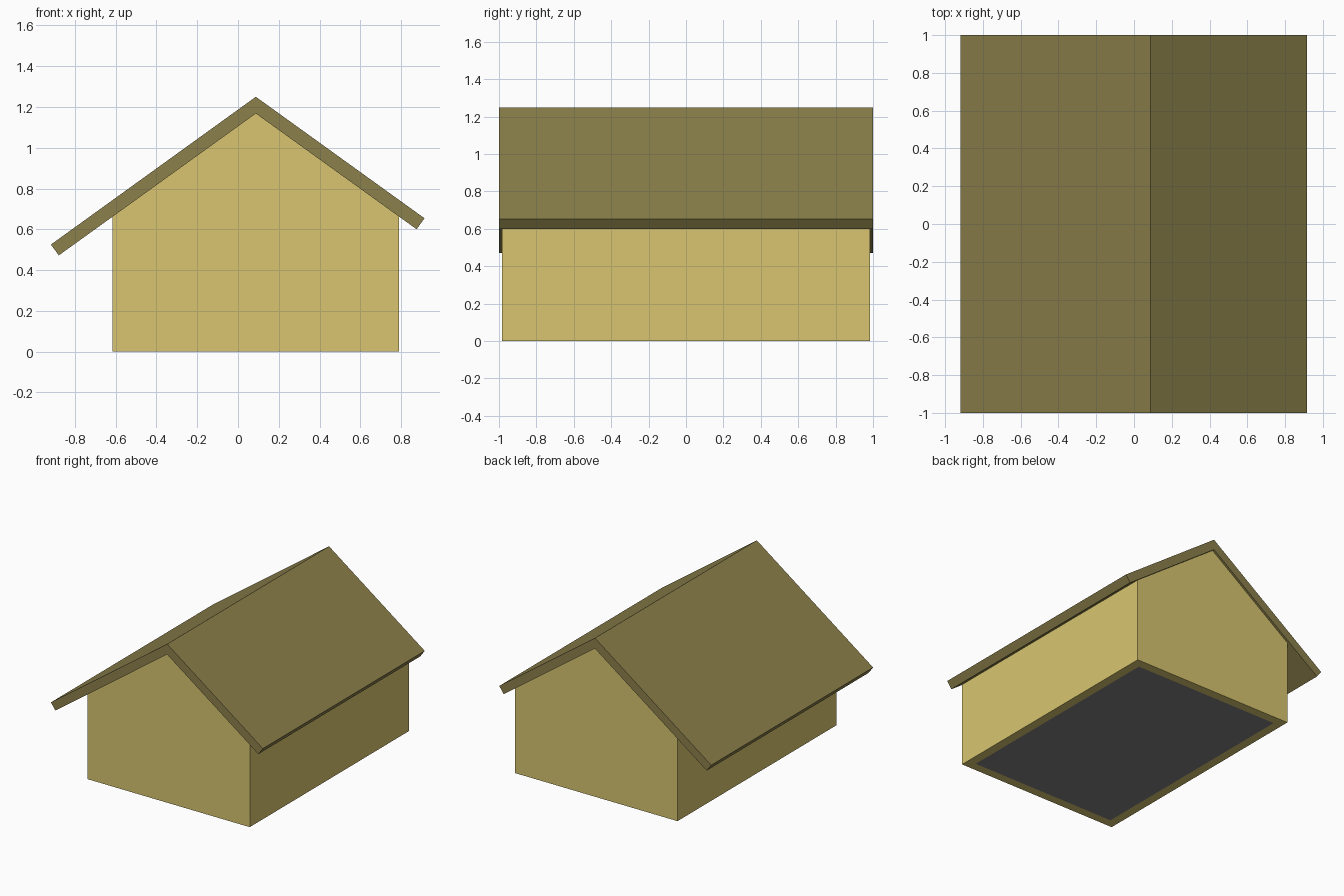
import bpy, bmesh

if "Cube" in bpy.data.objects:
    bpy.data.objects.remove(bpy.data.objects["Cube"])

RIDGE_X, SLOPE = 0.0875, 0.72      # ridge position and roof pitch
RIDGE_TOP, RIDGE_UNDER = 1.25, 1.168
WALL_L, WALL_R = -0.615, 0.79
WALL_F, WALL_B = -0.983, 0.983
WALL_T = 0.07


def material(name, rgb):
    m = bpy.data.materials.new(name)
    m.diffuse_color = (*rgb, 1.0)
    m.use_nodes = True
    m.node_tree.nodes["Principled BSDF"].inputs["Base Color"].default_value = m.diffuse_color
    return m


def prism(name, profile, y0, y1, mat, open_bottom=False):
    """Extrude an x-z profile from y0 to y1."""
    bm = bmesh.new()
    face = bm.faces.new([bm.verts.new((x, y0, z)) for x, z in profile])
    ext = bmesh.ops.extrude_face_region(bm, geom=[face], use_keep_orig=True)
    moved = [v for v in ext["geom"] if isinstance(v, bmesh.types.BMVert)]
    bmesh.ops.translate(bm, vec=(0, y1 - y0, 0), verts=moved)
    bmesh.ops.recalc_face_normals(bm, faces=bm.faces[:])
    if open_bottom:
        floor = [f for f in bm.faces if all(abs(v.co.z) < 1e-5 for v in f.verts)]
        bmesh.ops.delete(bm, geom=floor, context="FACES_ONLY")
    mesh = bpy.data.meshes.new(name)
    bm.to_mesh(mesh)
    bm.free()
    mesh.materials.append(mat)
    ob = bpy.data.objects.new(name, mesh)
    bpy.context.collection.objects.link(ob)
    return ob


def under(x):
    return RIDGE_UNDER - SLOPE * abs(x - RIDGE_X)


wall_mat = material("wall_paint", (0.69, 0.56, 0.16))
roof_mat = material("roof_cover", (0.26, 0.216, 0.07))
floor_mat = material("floor_grey", (0.22, 0.22, 0.22))

# Gabled walls: one hollow shell, open at the bottom
walls = prism("walls", [(WALL_L, 0), (WALL_R, 0), (WALL_R, under(WALL_R)),
                        (RIDGE_X, RIDGE_UNDER), (WALL_L, under(WALL_L))],
              WALL_F, WALL_B, wall_mat, open_bottom=True)
shell = walls.modifiers.new("thickness", "SOLIDIFY")
shell.thickness = WALL_T
shell.offset = -1
shell.use_even_offset = True

# Floor slab set flush inside the walls
prism("floor", [(WALL_L + WALL_T, 0), (WALL_R - WALL_T, 0),
                (WALL_R - WALL_T, 0.03), (WALL_L + WALL_T, 0.03)],
      WALL_F + WALL_T, WALL_B - WALL_T, floor_mat)

# Roof: bent slab, longer on the left, with square-cut eaves
prism("roof", [(-0.918, 0.525), (RIDGE_X, RIDGE_TOP), (0.915, 0.654),
               (0.876, under(0.876)), (RIDGE_X, RIDGE_UNDER),
               (-0.879, under(-0.879))],
      -1.0, 1.0, roof_mat)
